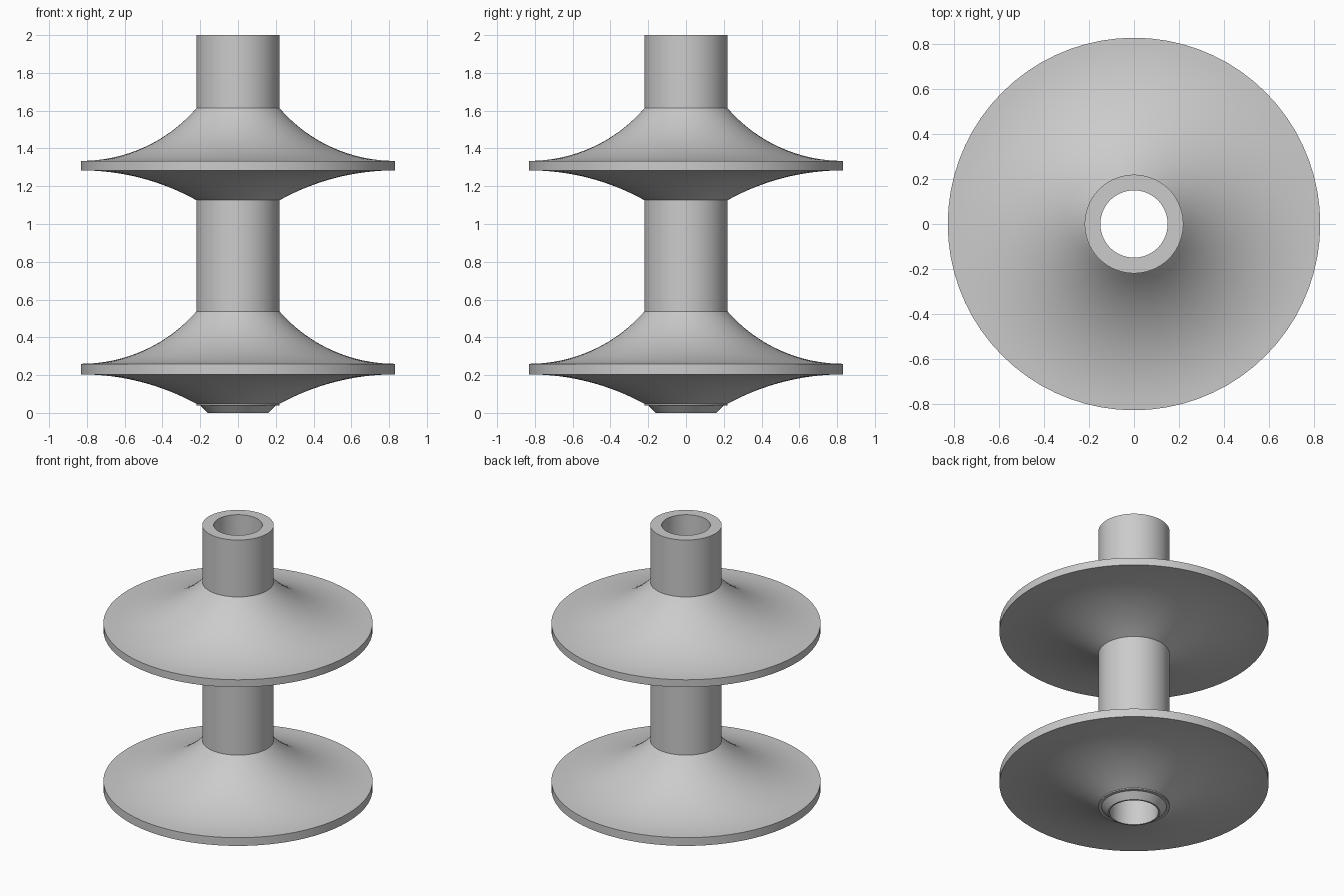
import bpy, bmesh, math
from mathutils import Vector

cube = bpy.data.objects.get("Cube")
if cube:
    bpy.data.objects.remove(cube, do_unlink=True)

HUB, BORE, RIM = 0.22, 0.15, 0.83
SEGMENTS, ARC_STEPS = 72, 16


def flare(z_rim, z_hub):
    """Arc from the rim, level there, to the hub."""
    dx, dz = RIM - HUB, z_hub - z_rim
    radius = (dx * dx + dz * dz) / (2 * abs(dz))
    sweep = math.asin(dx / radius)
    side = math.copysign(1, dz)
    pts = []
    for i in range(ARC_STEPS + 1):
        a = sweep * i / ARC_STEPS
        pts.append((RIM - radius * math.sin(a),
                    z_rim + side * radius * (1 - math.cos(a))))
    return pts


def disc(z_low, z_under, z_over, z_high):
    """Profile of one flared disc, from bottom to top."""
    return flare(z_under, z_low)[::-1] + flare(z_over, z_high)


# Closed profile: chamfered foot, ledge, two discs, tube top, bore
profile = [(BORE, 0), (0.16, 0), (0.2, 0.04), (HUB, 0.04)]
profile += disc(0.048, 0.204, 0.26, 0.537)
profile += disc(1.126, 1.284, 1.334, 1.613)
profile += [(HUB, 2), (BORE, 2)]

# Revolve the profile around the axis
bm = bmesh.new()
verts = [bm.verts.new((r, 0, z)) for r, z in profile]
edges = [bm.edges.new((v, verts[(i + 1) % len(verts)])) for i, v in enumerate(verts)]
bmesh.ops.spin(bm, geom=verts + edges, cent=Vector(), axis=Vector((0, 0, 1)),
               angle=math.tau, steps=SEGMENTS, use_merge=True)
bmesh.ops.remove_doubles(bm, verts=bm.verts[:], dist=0.0001)
bmesh.ops.recalc_face_normals(bm, faces=bm.faces[:])
mesh = bpy.data.meshes.new("flanged_spool")
bm.to_mesh(mesh)
bm.free()
spool = bpy.data.objects.new("flanged_spool", mesh)
bpy.context.collection.objects.link(spool)

# Plain grey finish
grey = bpy.data.materials.new("light grey")
grey.use_nodes = True
colour = (0.6, 0.6, 0.6, 1)
grey.diffuse_color = colour
grey.node_tree.nodes["Principled BSDF"].inputs["Base Color"].default_value = colour
mesh.materials.append(grey)

# Smooth shading with sharp corners
bpy.ops.object.select_all(action="DESELECT")
spool.select_set(True)
bpy.context.view_layer.objects.active = spool
bpy.ops.object.shade_smooth_by_angle(angle=math.radians(25))
